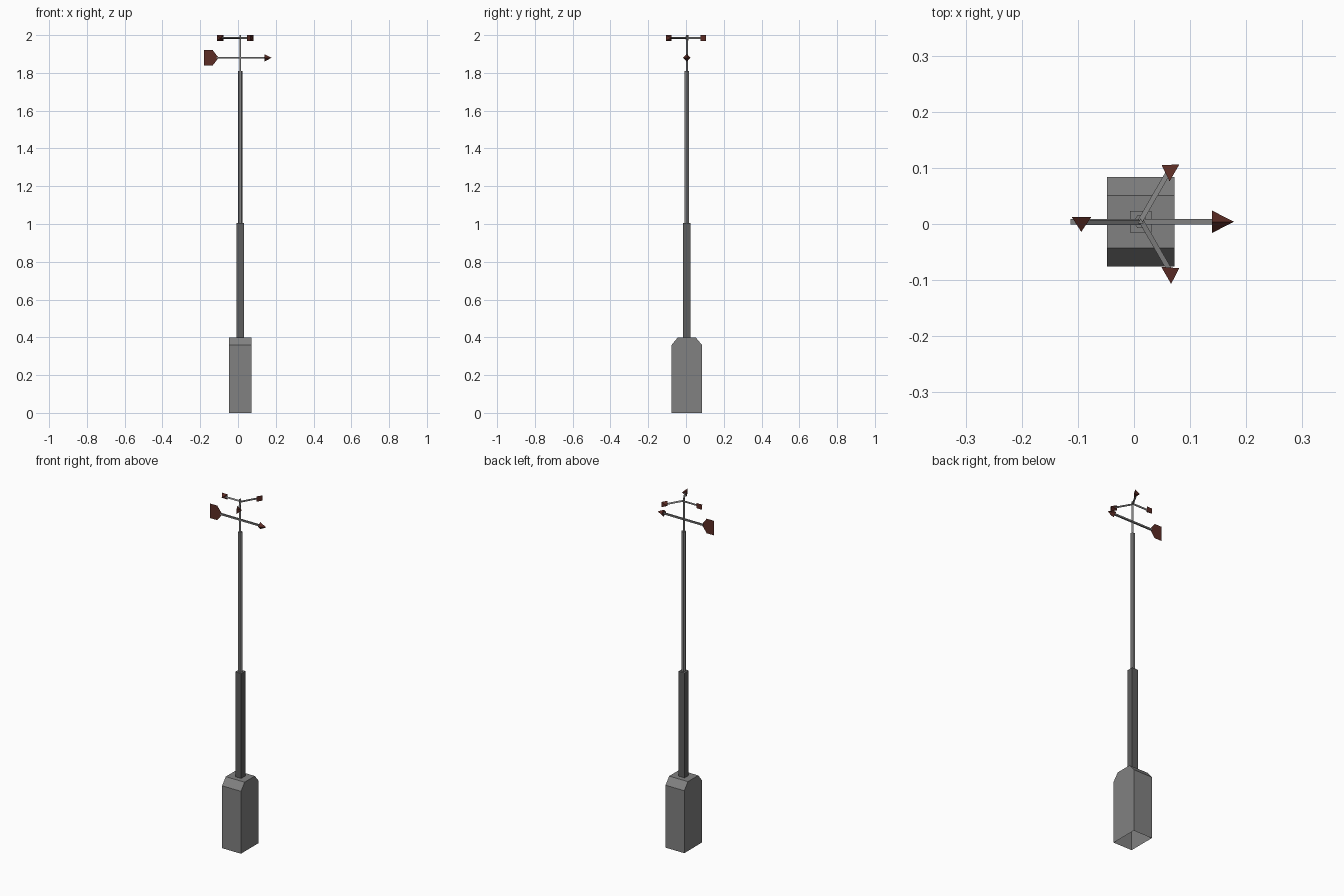
import bpy, bmesh, math
from mathutils import Vector

if "Cube" in bpy.data.objects:
    bpy.data.objects.remove(bpy.data.objects["Cube"])

CX, CY = 0.012, 0.004          # mast axis
VANE_Z, CUP_Z = 1.88, 1.985


def material(name, rgb):
    m = bpy.data.materials.new(name)
    m.diffuse_color = (*rgb, 1)
    m.use_nodes = True
    m.node_tree.nodes["Principled BSDF"].inputs["Base Color"].default_value = m.diffuse_color
    return m


GREY = material("grey metal", (0.22, 0.22, 0.22))
DARK = material("dark grey metal", (0.11, 0.11, 0.11))
RED = material("dark red paint", (0.11, 0.026, 0.019))


def make(name, verts, faces, mat):
    me = bpy.data.meshes.new(name)
    me.from_pydata([tuple(v) for v in verts], [], faces)
    me.materials.append(mat)
    bm = bmesh.new()
    bm.from_mesh(me)
    bmesh.ops.recalc_face_normals(bm, faces=bm.faces)
    bm.to_mesh(me)
    bm.free()
    ob = bpy.data.objects.new(name, me)
    bpy.context.collection.objects.link(ob)
    return ob


def frame(d):
    u = d.cross(Vector((0, 0, 1)))
    u = u.normalized() if u.length > 1e-4 else Vector((1, 0, 0))
    return u, d.cross(u)


def ring(p, d, r, n, roll):
    u, w = frame(d)
    return [p + r * (math.cos(roll + 2 * math.pi * i / n) * u +
                     math.sin(roll + 2 * math.pi * i / n) * w) for i in range(n)]


def bar(name, a, b, r, n, roll, mat):
    """Straight bar with an n-sided section."""
    a, b = Vector(a), Vector(b)
    d = (b - a).normalized()
    verts = ring(a, d, r, n, roll) + ring(b, d, r, n, roll)
    faces = [(i, (i + 1) % n, n + (i + 1) % n, n + i) for i in range(n)]
    faces += [tuple(range(n)), tuple(range(n, 2 * n))]
    return make(name, verts, faces, mat)


def pyramid(name, base, tip, mat):
    n = len(base)
    faces = [(i, (i + 1) % n, n) for i in range(n)] + [tuple(range(n))]
    return make(name, list(base) + [tip], faces, mat)


# Base housing: chamfered profile along x, open underneath
prof = [(-0.08, 0), (-0.08, 0.36), (-0.047, 0.4), (0.047, 0.4), (0.08, 0.36), (0.08, 0)]
verts = [(CX + x, CY + y, z) for x in (-0.06, 0.06) for y, z in prof]
faces = [(i, i + 1, i + 7, i + 6) for i in range(5)] + [tuple(range(6)), tuple(range(6, 12))]
make("base_housing", verts, faces, GREY)

# Mast in three steps
q = math.sqrt(2)
lower = bar("lower_mast", (CX, CY, 0.4), (CX, CY, 1.005), 0.019 * q, 4, math.pi / 4, DARK)
lower.data.materials.append(GREY)
for f in lower.data.polygons:
    if f.normal.z > 0.9:
        f.material_index = 1
bar("upper_mast", (CX, CY, 1.0), (CX, CY, 1.81), 0.0125, 6, 0, GREY)
bar("top_rod", (CX, CY, 1.81), (CX, CY, 2.0), 0.006, 3, math.pi / 2, GREY)

# Wind vane: shaft, arrow head, flat tail
bar("vane_shaft", (-0.113, CY, VANE_Z), (0.14, CY, VANE_Z), 0.0045 * q, 4, math.pi / 4, GREY)
head = ring(Vector((0.139, CY, VANE_Z)), Vector((1, 0, 0)), 0.02, 4, 0)
pyramid("vane_arrow_head", head, (0.178, CY, VANE_Z), RED)
tail = [(-0.18, 0.042), (-0.18, -0.042), (-0.135, -0.042), (-0.103, 0), (-0.135, 0.042)]
make("vane_tail", [(x, CY, VANE_Z + z) for x, z in tail], [tuple(range(5))], RED)

# Wind speed rotor: three arms with pyramid cups
hub = Vector((CX, CY, CUP_Z))
for k in range(3):
    a = math.pi + k * math.tau / 3
    d = Vector((math.cos(a), math.sin(a), 0))
    u, w = frame(d)
    bar(f"rotor_arm_{k + 1}", hub, hub + 0.1 * d, 0.006, 3, math.pi, GREY)
    base = [hub + r * d + 0.0085 * u + Vector((0, 0, z))
            for r, z in ((0.088, -0.015), (0.123, -0.015), (0.123, 0.015), (0.088, 0.015))]
    pyramid(f"rotor_cup_{k + 1}", base, hub + 0.106 * d - 0.018 * u, RED)
